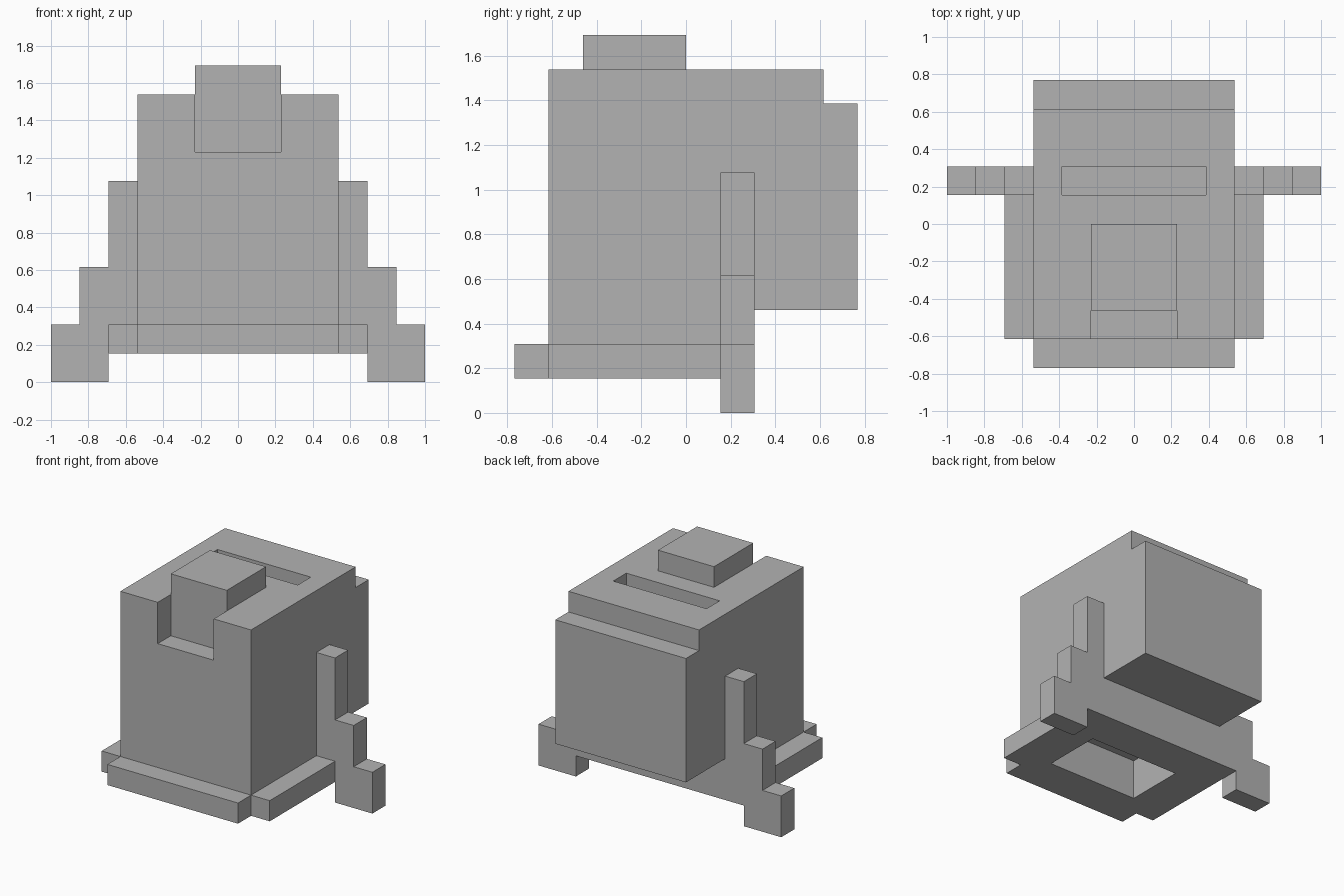
import bpy, bmesh
from mathutils import Vector

cube = bpy.data.objects.get("Cube")
if cube:
    bpy.data.objects.remove(cube, do_unlink=True)

U = 2 / 13  # block size: everything sits on this grid

grey = bpy.data.materials.new("plain grey")
grey.use_nodes = True
colour = (0.45, 0.45, 0.45, 1)
grey.diffuse_color = colour
grey.node_tree.nodes["Principled BSDF"].inputs["Base Color"].default_value = colour


def prism(name, profile, start, end, axis):
    """Extrude a closed profile along x or y; the profile is (y, z) or (x, z)."""
    def place(a, z, d):
        return Vector((d, a, z) if axis == "x" else (a, d, z)) * U
    bm = bmesh.new()
    face = bm.faces.new([bm.verts.new(place(a, z, start)) for a, z in profile])
    grown = bmesh.ops.extrude_face_region(bm, geom=[face])["geom"]
    verts = [v for v in grown if isinstance(v, bmesh.types.BMVert)]
    bmesh.ops.translate(bm, verts=verts, vec=place(0, 0, end - start))
    bmesh.ops.recalc_face_normals(bm, faces=bm.faces)
    mesh = bpy.data.meshes.new(name)
    bm.to_mesh(mesh)
    bm.free()
    mesh.materials.append(grey)
    obj = bpy.data.objects.new(name, mesh)
    bpy.context.collection.objects.link(obj)
    return obj


def box(name, x, y, z):
    rect = [(y[0], z[0]), (y[1], z[0]), (y[1], z[1]), (y[0], z[1])]
    return prism(name, rect, x[0], x[1], "x")


def apply(obj, mod):
    bpy.context.view_layer.objects.active = obj
    bpy.ops.object.modifier_apply(modifier=mod.name)


def cut(obj, cutter):
    mod = obj.modifiers.new("cut", "BOOLEAN")
    mod.operation = "DIFFERENCE"
    mod.solver = "EXACT"
    mod.object = cutter
    apply(obj, mod)
    bpy.data.objects.remove(cutter, do_unlink=True)


def mirror(obj):
    mod = obj.modifiers.new("mirror", "MIRROR")
    mod.use_mirror_merge = False
    apply(obj, mod)


# Main body with overhanging, stepped back
body = prism("body", [(-4, 1), (2, 1), (2, 3), (5, 3), (5, 9), (4, 9), (4, 10), (-4, 10)],
             -3.5, 3.5, "x")

# Front notch, top slot and underside recess
cut(body, box("notch_cutter", (-1.5, 1.5), (-5, -3), (8, 11)))
cut(body, box("slot_cutter", (-2.5, 2.5), (1, 2), (8, 11)))
cut(body, box("recess_cutter", (-2.5, 2.5), (-3, 0), (0, 3)))

# Raised block on top, flush with the notch wall
box("top_block", (-1.5, 1.5), (-3, 0), (10, 11))

# Ledges around the base
box("front_ledge", (-3.5, 3.5), (-5, -4), (1, 2))
mirror(box("side_ledges", (3.5, 4.5), (-4, 1), (1, 2)))

# Stepped legs on both sides
mirror(prism("stepped_legs", [(3.5, 1), (4.5, 1), (4.5, 0), (6.5, 0), (6.5, 2), (5.5, 2),
                              (5.5, 4), (4.5, 4), (4.5, 7), (3.5, 7)], 1, 2, "y"))
